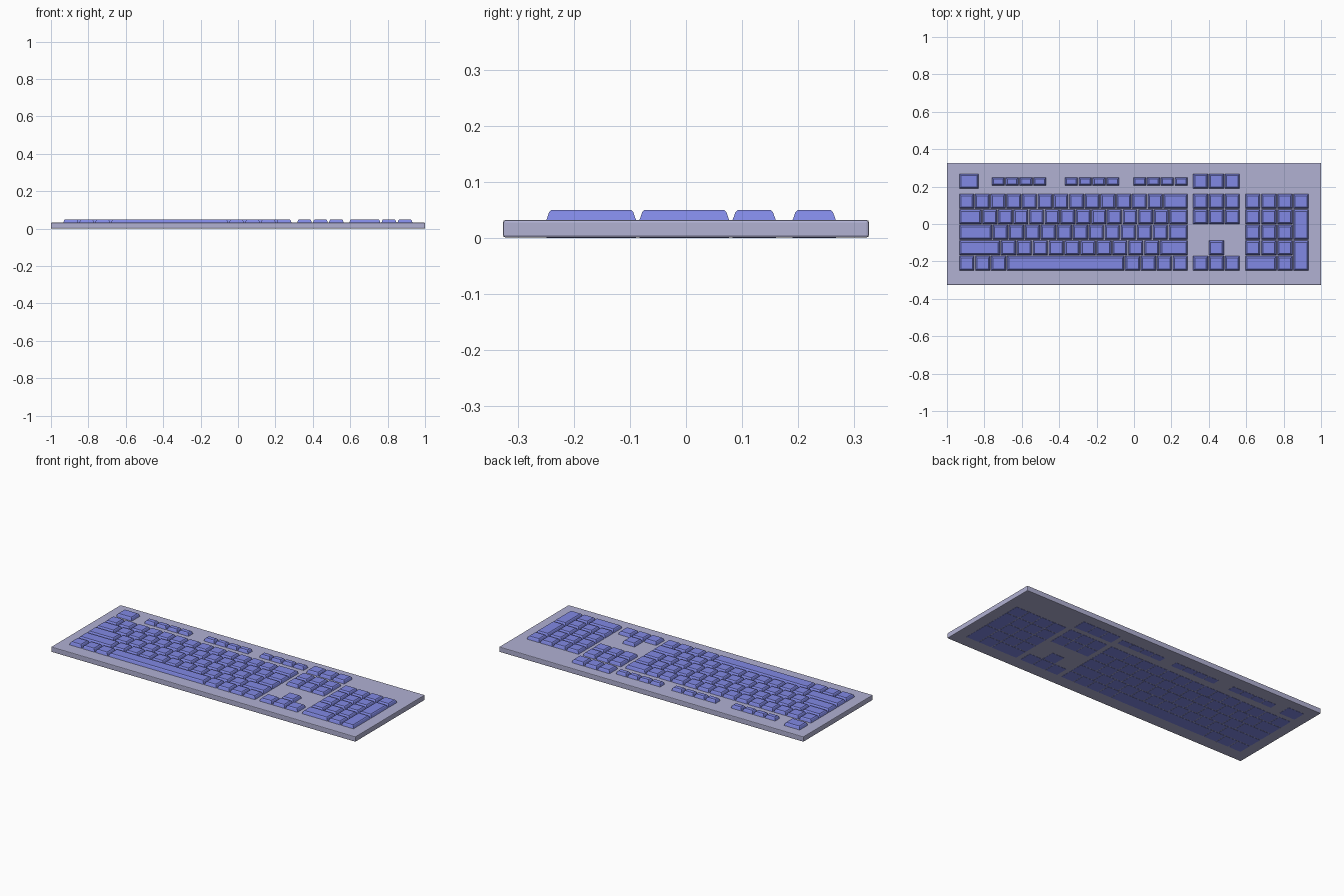
import bpy, bmesh

if "Cube" in bpy.data.objects:
    bpy.data.objects.remove(bpy.data.objects["Cube"])

TOP = 0.05        # key top height
DECK = 0.032      # base top height
GAP = 0.006       # gap between keys
P = 0.0845        # key pitch in x
RP = 0.083        # row pitch in y
LEFT, MAIN_END, RIGHT = -0.937, 0.289, 0.936
ROWS = [0.163 - RP * i for i in range(6)]   # upper edge of each row


def material(name, color):
    m = bpy.data.materials.new(name)
    m.diffuse_color = color
    m.use_nodes = True
    m.node_tree.nodes["Principled BSDF"].inputs["Base Color"].default_value = m.diffuse_color
    return m


base_mat = material("pale_lavender", (0.44, 0.44, 0.65, 1))
key_mat = material("blue", (0.22, 0.25, 0.78, 1))


def make_object(name, bm, mat):
    bmesh.ops.recalc_face_normals(bm, faces=bm.faces[:])
    me = bpy.data.meshes.new(name)
    bm.to_mesh(me)
    bm.free()
    me.materials.append(mat)
    ob = bpy.data.objects.new(name, me)
    bpy.context.collection.objects.link(ob)
    return ob


def add_key(bm, x0, x1, y0, y1):
    """Keycap: straight stem through the deck, sloped sides, softened top."""
    rings = []
    for z, i in ((0.0, 0), (DECK, 0), (TOP - 0.004, 0.005), (TOP, 0.009)):
        rings.append([bm.verts.new((x, y, z)) for x, y in (
            (x0 + i, y0 + i), (x1 - i, y0 + i), (x1 - i, y1 - i), (x0 + i, y1 - i))])
    for a, b in zip(rings, rings[1:]):
        for k in range(4):
            n = (k + 1) % 4
            bm.faces.new((a[k], a[n], b[n], b[k]))
    bm.faces.new(rings[0][::-1])
    bm.faces.new(rings[-1])


def add_row(bm, edges, y1, y0):
    """Row of keys between consecutive x edges, leaving half a gap each side."""
    h = GAP / 2
    for a, b in zip(edges, edges[1:]):
        add_key(bm, a + h, b - h, y0 + h, y1 - h)


def spread(a, b, n):
    return [a + (b - a) * i / n for i in range(n + 1)]


# Base plate with softly rounded edges
bm = bmesh.new()
bmesh.ops.create_cube(bm, size=1)
for v in bm.verts:
    v.co = (v.co.x * 2, v.co.y * 0.652, 0.001 + (v.co.z + 0.5) * (DECK - 0.001))
bmesh.ops.bevel(bm, geom=bm.edges[:], offset=0.004, segments=2, profile=0.5,
                affect='EDGES')
make_object("base_plate", bm, base_mat)

# Main typing block
bm = bmesh.new()
main_rows = [
    spread(LEFT, 0.155, 13) + [MAIN_END],
    [LEFT] + spread(-0.813, 0.187, 12) + [MAIN_END],
    [LEFT] + spread(-0.757, 0.183, 11) + [MAIN_END],
    [LEFT] + spread(-0.714, 0.137, 10) + [MAIN_END],
    spread(LEFT, -0.681, 3) + spread(-0.05, MAIN_END, 4),   # includes space bar
]
for r, edges in enumerate(main_rows):
    add_row(bm, edges, ROWS[r], ROWS[r + 1])
make_object("main_keys", bm, key_mat)

# Escape key
TOP_ROW = (0.27, 0.187)
bm = bmesh.new()
add_row(bm, [LEFT, -0.828], *TOP_ROW)
make_object("escape_key", bm, key_mat)

# Small function keys in three groups of four
bm = bmesh.new()
for start in (-0.763, -0.372, -0.007):
    add_row(bm, spread(start, start + 0.296, 4), 0.252, 0.203)
make_object("function_keys", bm, key_mat)

# Navigation keys
NAV = spread(0.313, 0.568, 3)
bm = bmesh.new()
for y1, y0 in (TOP_ROW, (ROWS[0], ROWS[1]), (ROWS[1], ROWS[2])):
    add_row(bm, NAV, y1, y0)
make_object("navigation_keys", bm, key_mat)

# Arrow keys
bm = bmesh.new()
add_row(bm, NAV[1:3], ROWS[3], ROWS[4])
add_row(bm, NAV, ROWS[4], ROWS[5])
make_object("arrow_keys", bm, key_mat)

# Number pad, with two tall keys and one wide key
PAD = spread(0.592, RIGHT, 4)
bm = bmesh.new()
add_row(bm, PAD, ROWS[0], ROWS[1])
for r in (1, 2, 3):
    add_row(bm, PAD[:4], ROWS[r], ROWS[r + 1])
add_row(bm, [PAD[0], PAD[2], PAD[3]], ROWS[4], ROWS[5])
for r in (1, 3):
    add_row(bm, PAD[3:], ROWS[r], ROWS[r + 2])
make_object("number_pad_keys", bm, key_mat)
